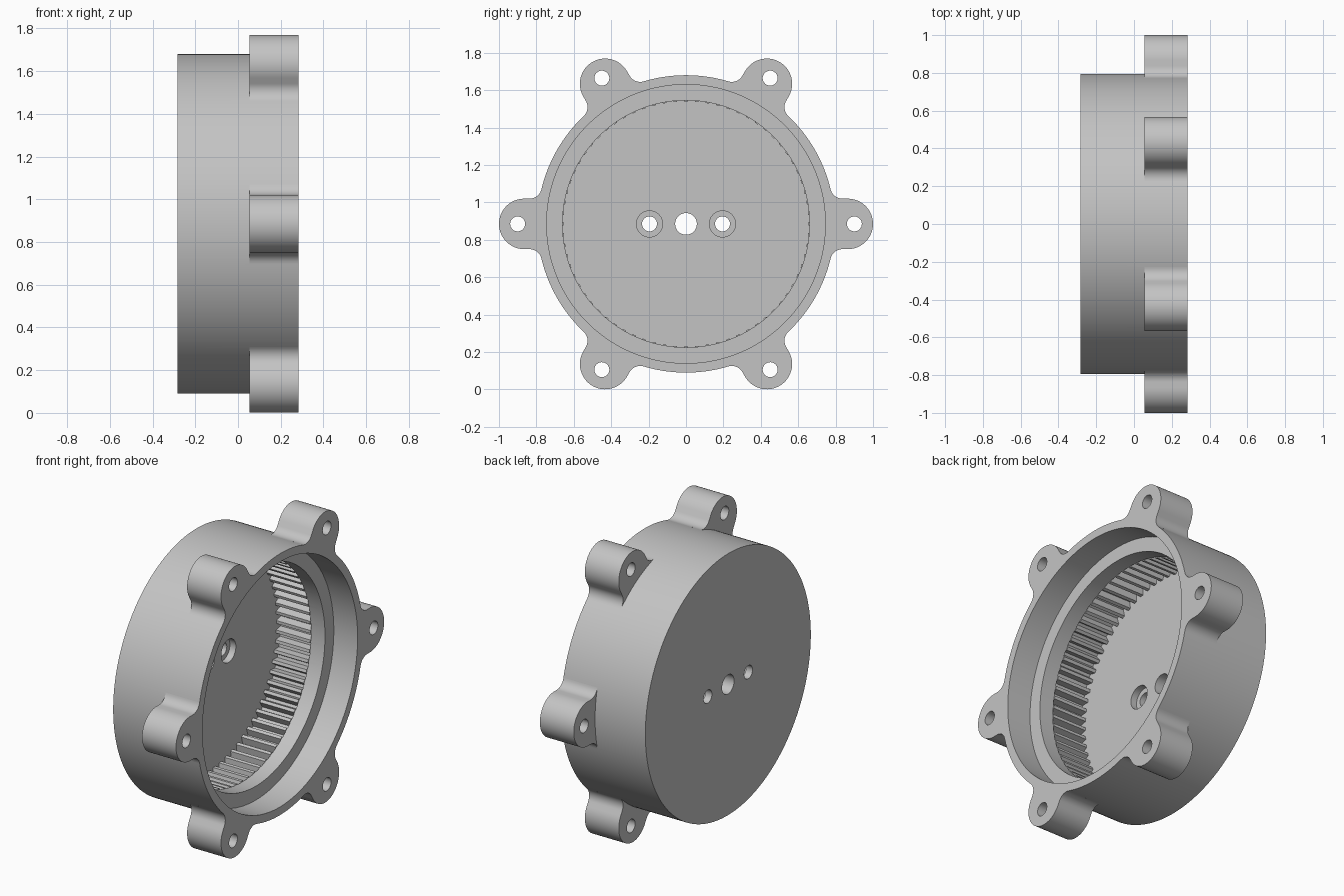
import bpy, bmesh
from math import sin, cos, pi, sqrt, atan2

if "Cube" in bpy.data.objects:
    bpy.data.objects.remove(bpy.data.objects["Cube"])

AXIS_Z = 0.885             # height of the housing axis
BACK, FRONT = -0.283, 0.283
BODY_R = 0.795

grey = bpy.data.materials.new("plain_grey")
grey.use_nodes = True
grey.diffuse_color = (0.55, 0.55, 0.55, 1)
grey.node_tree.nodes["Principled BSDF"].inputs["Base Color"].default_value = grey.diffuse_color


def arc(cy, cz, r, a0, a1, n):
    return [(cy + r * cos(a0 + (a1 - a0) * i / n), cz + r * sin(a0 + (a1 - a0) * i / n))
            for i in range(n + 1)]


def circle(r, n, cy=0, cz=0):
    return arc(cy, cz, r, 0, 2 * pi, n)[:-1]


def turn(points, a):
    return [(y * cos(a) - z * sin(a), y * sin(a) + z * cos(a)) for y, z in points]


def prism(name, outline, x0, x1):
    """Extrude a (y, z) outline along x."""
    bm = bmesh.new()
    face = bm.faces.new([bm.verts.new((x0, y, z)) for y, z in outline])
    new = bmesh.ops.extrude_face_region(bm, geom=[face])["geom"]
    bmesh.ops.translate(bm, vec=(x1 - x0, 0, 0),
                        verts=[v for v in new if isinstance(v, bmesh.types.BMVert)])
    bmesh.ops.recalc_face_normals(bm, faces=bm.faces)
    mesh = bpy.data.meshes.new(name)
    bm.to_mesh(mesh)
    bm.free()
    mesh.materials.append(grey)
    obj = bpy.data.objects.new(name, mesh)
    obj.location.z = AXIS_Z
    bpy.context.collection.objects.link(obj)
    return obj


def combine(target, tool, operation):
    """Apply a boolean and discard the tool."""
    mod = target.modifiers.new("boolean", 'BOOLEAN')
    mod.operation, mod.solver, mod.object = operation, 'EXACT', tool
    bpy.context.view_layer.objects.active = target
    bpy.ops.object.modifier_apply(modifier=mod.name)
    bpy.data.objects.remove(tool)


# Drum-shaped body
housing = prism("ring_gear_housing", circle(BODY_R, 192), BACK, FRONT)

# Mounting lug outline: round end, straight flanks, fillets into the drum
LUG_R, LUG_Y, FILLET = 0.135, 0.865, 0.065
fz = LUG_R + FILLET
fy = sqrt((BODY_R + FILLET) ** 2 - fz ** 2)
lean = atan2(fz, fy)
upper = arc(fy, fz, FILLET, pi + lean, 1.5 * pi, 10)
lower = [(y, -z) for y, z in reversed(upper)]
lug = [(0.76, 0.17)] + upper + arc(LUG_Y, 0, LUG_R, pi / 2, -pi / 2, 32) + lower + [(0.76, -0.17)]
for i in range(6):
    combine(housing, prism("mounting_lug", turn(lug, i * pi / 3), 0.055, FRONT), 'UNION')

# Internal gear outline: narrow tips, wider grooves hidden behind the lip
TEETH, TIP_R, ROOT_R = 72, 0.655, 0.697
gear = []
for i in range(TEETH):
    for step, r in ((-0.16, TIP_R), (0.16, TIP_R), (0.36, ROOT_R), (0.64, ROOT_R)):
        a = 2 * pi * (i + step) / TEETH
        gear.append((r * cos(a), r * sin(a)))

# Hollow interior: toothed pocket, lip bore and front recess
cutters = [
    prism("toothed_pocket", gear, -0.2, 0.03),
    prism("lip_bore", circle(0.66, 180), 0.029, 0.15),
    prism("front_recess", circle(0.745, 192), 0.123, 0.4),
    prism("centre_hole", circle(0.058, 40), -0.4, 0),
]
# Counterbored holes in the floor
for y in (-0.195, 0.195):
    cutters.append(prism("floor_hole", circle(0.04, 32, y), -0.4, 0))
    cutters.append(prism("counterbore", circle(0.07, 40, y), -0.24, 0))
# Screw holes through the lugs
for i in range(6):
    cutters.append(prism("lug_hole", turn(circle(0.04, 32, 0.9), i * pi / 3), -0.1, 0.4))
for cutter in cutters:
    combine(housing, cutter, 'DIFFERENCE')

# Smooth walls with crisp edges
bpy.ops.object.select_all(action='DESELECT')
housing.select_set(True)
bpy.context.view_layer.objects.active = housing
bpy.ops.object.shade_smooth_by_angle(angle=pi / 7)
